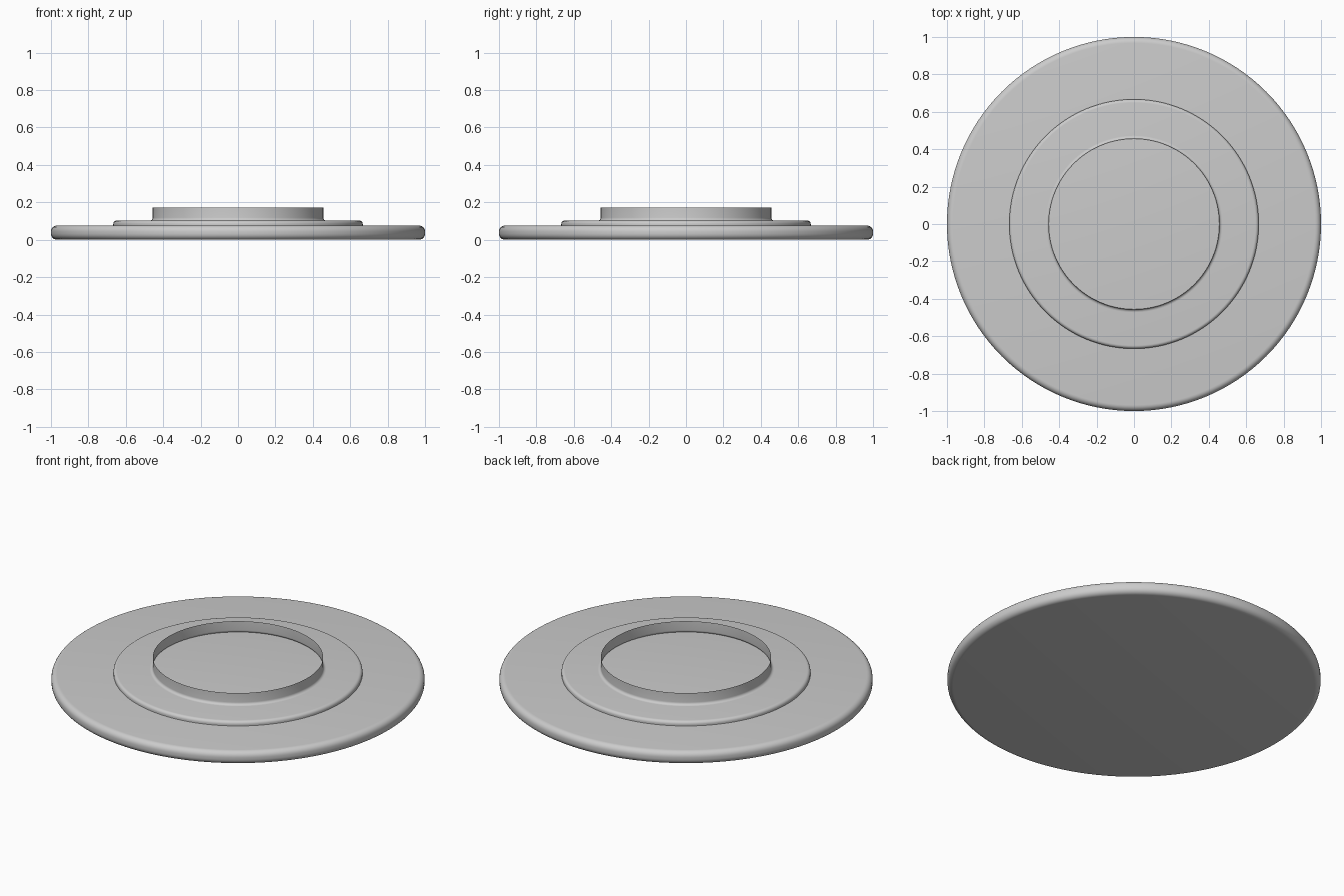
import bpy
import bmesh
from math import sin, cos, pi, radians

SIDES = 128

cube = bpy.data.objects.get("Cube")
if cube:
    bpy.data.objects.remove(cube, do_unlink=True)

stone = bpy.data.materials.new("light grey")
stone.use_nodes = True
grey = (0.6, 0.6, 0.6, 1)
stone.diffuse_color = grey
stone.node_tree.nodes["Principled BSDF"].inputs["Base Color"].default_value = grey


def arc(r, z, size, start, end, steps=6):
    """Points of a rounded corner around the centre (r, z)."""
    angles = [radians(start + (end - start) * i / steps) for i in range(steps + 1)]
    return [(r + size * cos(a), z + size * sin(a)) for a in angles]


def lathe(name, profile, bottom=False, top=False):
    """Turn a (radius, height) profile, listed upwards, around the z axis."""
    bm = bmesh.new()
    rings = [[bm.verts.new((r * cos(2 * pi * i / SIDES), r * sin(2 * pi * i / SIDES), z))
              for i in range(SIDES)] for r, z in profile]
    for low, high in zip(rings, rings[1:]):
        for i in range(SIDES):
            j = (i + 1) % SIDES
            bm.faces.new((low[i], low[j], high[j], high[i]))
    if bottom:
        bm.faces.new(rings[0][::-1])
    if top:
        bm.faces.new(rings[-1])
    mesh = bpy.data.meshes.new(name)
    bm.to_mesh(mesh)
    bm.free()
    mesh.materials.append(stone)
    obj = bpy.data.objects.new(name, mesh)
    bpy.context.collection.objects.link(obj)
    bpy.ops.object.select_all(action='DESELECT')
    obj.select_set(True)
    bpy.context.view_layer.objects.active = obj
    bpy.ops.object.shade_smooth_by_angle(angle=radians(30))
    return obj


# Wide base disc with rounded rim
lathe("base_disc",
      arc(0.968, 0.032, 0.032, -90, 0) + arc(0.968, 0.044, 0.032, 0, 90),
      bottom=True, top=True)

# Raised middle step with a rounded upper edge
lathe("middle_step",
      [(0.667, 0.075)] + arc(0.649, 0.084, 0.018, 0, 90),
      top=True)

# Thin open collar that flares into the step
lathe("collar",
      arc(0.472, 0.118, 0.016, 270, 180) + [(0.456, 0.172)])
